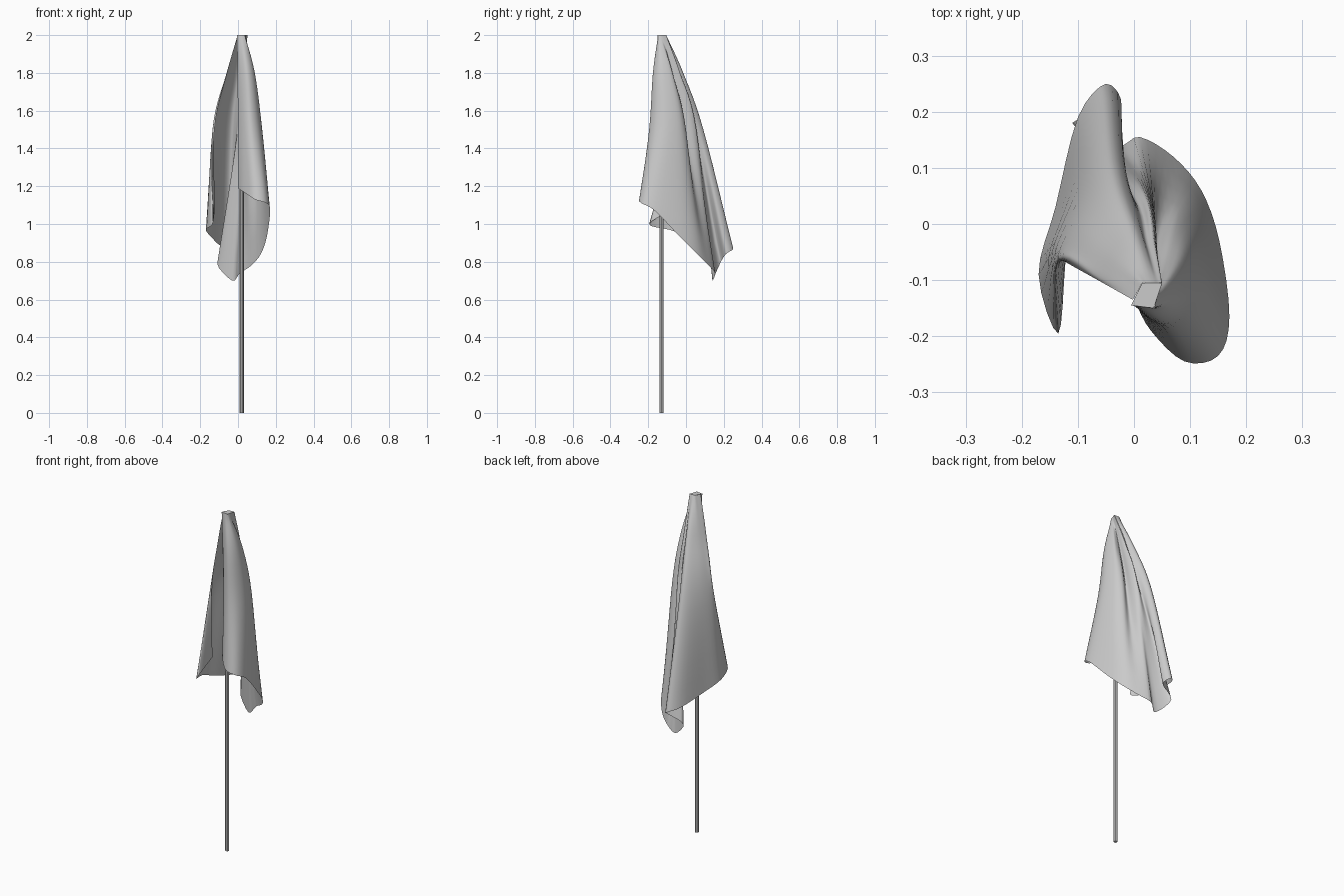
import bpy
from mathutils import Vector

if "Cube" in bpy.data.objects:
    bpy.data.objects.remove(bpy.data.objects["Cube"])

POLE = (0.02, -0.13)
MID_Z = 1.5

# Folds of the cloth, from the pole edge round to the free edge:
# (hem x, y, z, mid-height x, y)
FOLDS = [
    (0.00, -0.135, 1.19, 0.000, -0.135),
    (0.03, -0.190, 1.17, 0.030, -0.175),
    (0.09, -0.245, 1.13, 0.070, -0.195),
    (0.15, -0.235, 1.11, 0.110, -0.170),
    (0.17, -0.165, 1.07, 0.128, -0.110),
    (0.152, -0.03, 0.93, 0.110, -0.030),
    (0.12, 0.06, 0.84, 0.075, 0.000),
    (0.07, 0.12, 0.78, 0.040, -0.015),
    (0.01, 0.155, 0.74, 0.035, 0.030),
    (-0.03, 0.14, 0.70, 0.020, 0.055),
    (-0.11, 0.18, 0.79, 0.000, 0.045),
    (-0.025, 0.21, 0.84, -0.012, 0.075),
    (-0.05, 0.25, 0.87, -0.035, 0.092),
    (-0.10, 0.19, 0.89, -0.065, 0.070),
    (-0.14, 0.03, 0.93, -0.105, 0.010),
    (-0.17, -0.09, 0.97, -0.130, -0.040),
    (-0.135, -0.195, 1.00, -0.135, -0.062),
    (-0.122, -0.065, 1.08, -0.125, -0.066),
]
# Gathered top outline: (fold index, x, y)
TOP = [(0, -0.005, -0.145), (4, 0.035, -0.15), (9, 0.05, -0.105),
       (14, 0.015, -0.105), (17, -0.002, -0.135)]


def top_point(i):
    for (a, ax, ay), (b, bx, by) in zip(TOP, TOP[1:]):
        if i <= b:
            return Vector((ax, ay, 2.0)).lerp(Vector((bx, by, 2.0)), (i - a) / (b - a))


def spline(pts, steps):
    """Smooth curve passing through every point."""
    p = [2 * pts[0] - pts[1]] + pts + [2 * pts[-1] - pts[-2]]
    out = []
    for k in range(1, len(p) - 2):
        a, b, c, d = p[k - 1:k + 3]
        for s in range(steps):
            t = s / steps
            out.append(0.5 * (2 * b + (c - a) * t + (2 * a - 5 * b + 4 * c - d) * t * t
                              + (3 * b - a - 3 * c + d) * t ** 3))
    return out + [pts[-1].copy()]


def make_mesh(name, verts, faces):
    me = bpy.data.meshes.new(name)
    me.from_pydata([tuple(v) for v in verts], [], faces)
    ob = bpy.data.objects.new(name, me)
    bpy.context.collection.objects.link(ob)
    return ob


# Draped cloth: each fold runs from the gathered top down to the hem
columns = []
for i, (hx, hy, hz, mx, my) in enumerate(FOLDS):
    top, mid = top_point(i), Vector((mx, my, MID_Z))
    shoulder = top.lerp(mid, 0.58 if 2 <= i <= 5 else 0.46)
    shoulder.z = 1.8
    columns.append(spline([top, shoulder, mid, Vector((hx, hy, hz))], 6))
rows = [spline(list(r), 4) for r in zip(*columns)]
n = len(rows[0])
verts = [v for r in rows for v in r]
faces = [(j * n + i, (j + 1) * n + i, (j + 1) * n + i + 1, j * n + i + 1)
         for j in range(len(rows) - 1) for i in range(n - 1)]
flag = make_mesh("draped_flag", verts, faces)
flag.data.polygons.foreach_set("use_smooth", [True] * len(faces))

# Flat cap closing the gathered top
make_mesh("top_cap", [(x, y, 2.0) for _, x, y in TOP[:4]], [(0, 1, 2, 3)])

# Pole
bpy.ops.mesh.primitive_cylinder_add(vertices=8, radius=0.011, depth=1.99,
                                    location=(*POLE, 0.995))
bpy.context.object.name = "pole"
